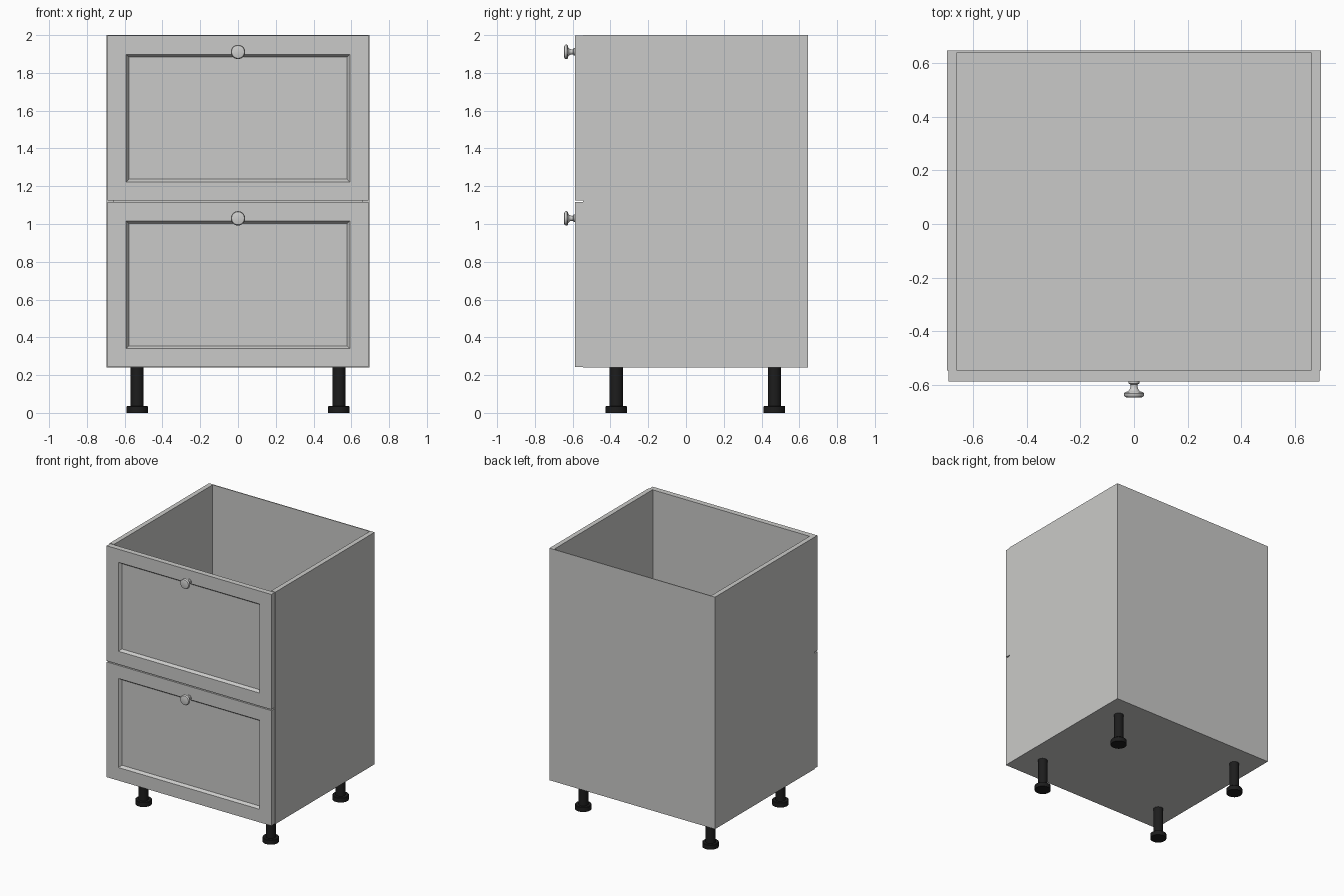
import bpy, bmesh, math
from mathutils import Matrix

if "Cube" in bpy.data.objects:
    bpy.data.objects.remove(bpy.data.objects["Cube"])


def material(name, rgb):
    m = bpy.data.materials.new(name)
    m.diffuse_color = (*rgb, 1)
    m.use_nodes = True
    m.node_tree.nodes["Principled BSDF"].inputs["Base Color"].default_value = m.diffuse_color
    return m


GREY = material("painted grey", (0.59, 0.59, 0.58))
METAL = material("knob metal", (0.62, 0.62, 0.61))
BLACK = material("black plastic", (0.012, 0.012, 0.012))


def finish(name, bm, mat, smooth=False):
    bmesh.ops.recalc_face_normals(bm, faces=bm.faces)
    me = bpy.data.meshes.new(name)
    bm.to_mesh(me)
    bm.free()
    ob = bpy.data.objects.new(name, me)
    bpy.context.collection.objects.link(ob)
    me.materials.append(mat)
    if smooth:
        bpy.ops.object.select_all(action='DESELECT')
        ob.select_set(True)
        bpy.context.view_layer.objects.active = ob
        bpy.ops.object.shade_smooth_by_angle(angle=math.radians(35))
    return ob


def box_mesh(lo, hi):
    bm = bmesh.new()
    bmesh.ops.create_cube(bm, size=1)
    for v in bm.verts:
        for i in range(3):
            v.co[i] = hi[i] if v.co[i] > 0 else lo[i]
    return bm


def box(name, lo, hi, mat=GREY):
    return finish(name, box_mesh(lo, hi), mat)


def lathe(name, profile, matrix, mat, steps=32):
    """Spin (radius, height) points about z, then place with matrix."""
    bm = bmesh.new()
    vs = [bm.verts.new((r, 0, z)) for r, z in profile]
    es = [bm.edges.new(p) for p in zip(vs, vs[1:])]
    bmesh.ops.spin(bm, geom=vs + es, cent=(0, 0, 0), axis=(0, 0, 1),
                   angle=math.tau, steps=steps, use_duplicate=False)
    bmesh.ops.remove_doubles(bm, verts=bm.verts, dist=1e-5)
    bm.transform(matrix)
    return finish(name, bm, mat, True)


# Open-topped carcass
BOTTOM, TOP, W, T = 0.24, 2.0, 0.695, 0.036
FRONT, BACK = -0.545, 0.638
for side, s in (("left", -1), ("right", 1)):
    x0, x1 = sorted((s * W, s * (W - T)))
    box(side + "_side_panel", (x0, FRONT, BOTTOM), (x1, BACK, TOP))
box("bottom_panel", (-W + T, FRONT, BOTTOM), (W - T, BACK, BOTTOM + T))
box("back_panel", (-W, BACK, BOTTOM), (W, 0.645, TOP))


# Drawer front with a recessed, bevelled centre panel
def drawer_front(name, z0, z1):
    bm = box_mesh((-0.691, -0.587, z0), (0.691, FRONT, z1))
    bm.normal_update()
    face = min(bm.faces, key=lambda f: f.calc_center_median().y)
    bmesh.ops.inset_region(bm, faces=[face], thickness=0.14)
    bmesh.ops.inset_region(bm, faces=[face], thickness=0.02, depth=-0.02)
    finish(name, bm, GREY)


# Turned knob: base collar, waisted neck, rounded head
KNOB = [(0, 0), (0.020, 0), (0.020, 0.007), (0.014, 0.010), (0.013, 0.018),
        (0.016, 0.028), (0.023, 0.036), (0.034, 0.039), (0.038, 0.043),
        (0.038, 0.050), (0.034, 0.056), (0.028, 0.058), (0, 0.058)]
for name, z0, z1 in (("lower", 0.242, 1.116), ("upper", 1.124, 1.997)):
    drawer_front(name + "_drawer_front", z0, z1)
    place = Matrix.Translation((0, -0.587, z1 - 0.086)) @ Matrix.Rotation(math.pi / 2, 4, 'X')
    lathe(name + "_knob", KNOB, place, METAL)

# Four legs with wide feet
LEG = [(0, 0), (0.057, 0), (0.057, 0.033), (0.054, 0.036), (0.035, 0.036),
       (0.035, 0.24), (0, 0.24)]
for depth, y in (("front", -0.369), ("back", 0.468)):
    for side, x in (("left", -0.534), ("right", 0.534)):
        lathe(f"{depth}_{side}_leg", LEG, Matrix.Translation((x, y, 0)), BLACK, 24)
